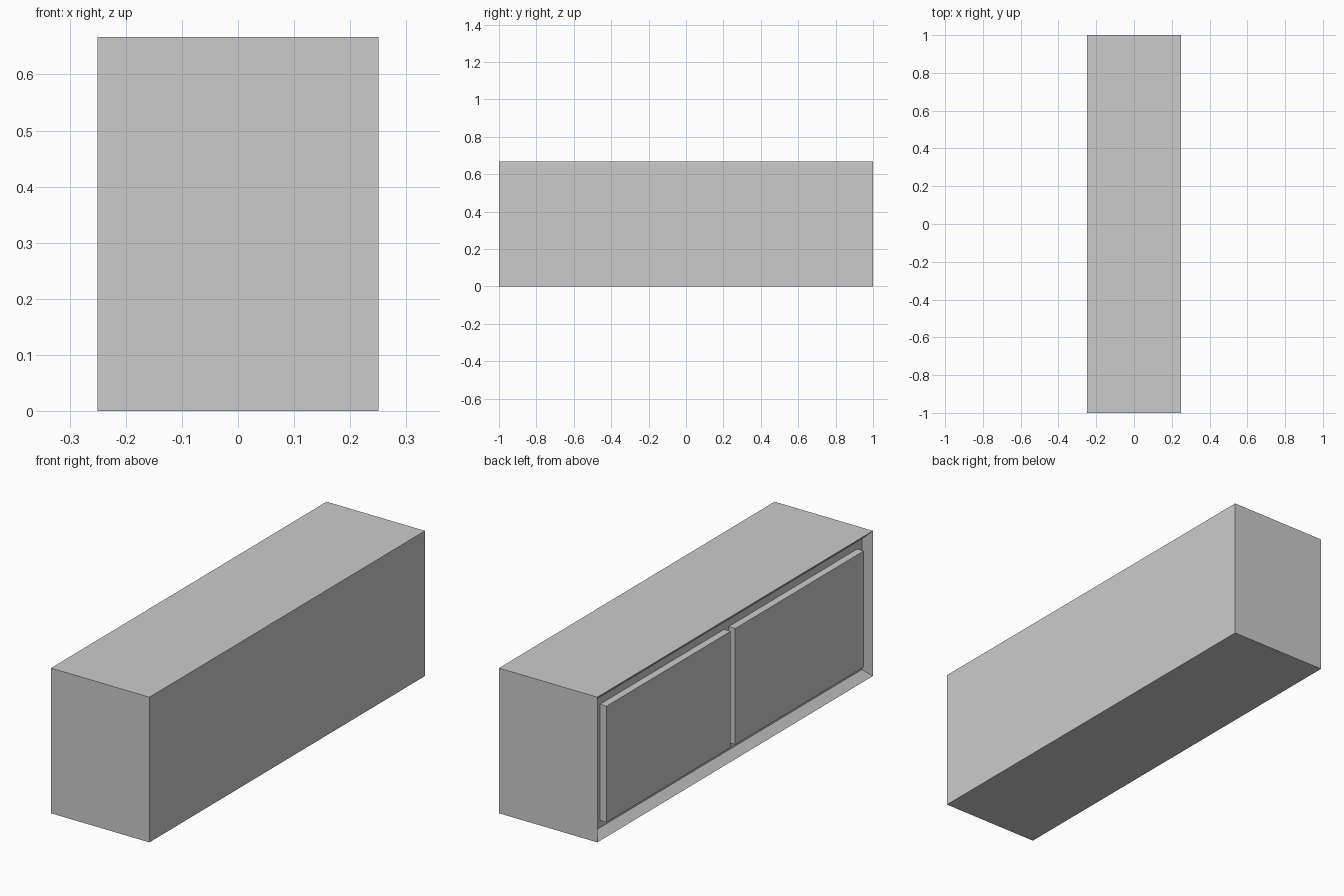
import bpy
import bmesh

if "Cube" in bpy.data.objects:
    bpy.data.objects.remove(bpy.data.objects["Cube"])

U = 1 / 30          # base unit: wall, gap and door thickness
W, L, H = 0.5, 2.0, 2 / 3


def new_object(name, bm):
    mesh = bpy.data.meshes.new(name)
    bm.to_mesh(mesh)
    bm.free()
    obj = bpy.data.objects.new(name, mesh)
    bpy.context.collection.objects.link(obj)
    return obj


def box(bm, lo, hi):
    verts = bmesh.ops.create_cube(bm, size=1)["verts"]
    for v in verts:
        for i in range(3):
            v.co[i] = hi[i] if v.co[i] > 0 else lo[i]


# cabinet body with a shallow framed recess on its left (-x) side
bm = bmesh.new()
box(bm, (-W / 2, -L / 2, 0), (W / 2, L / 2, H))
front = min(bm.faces, key=lambda f: f.calc_center_median().x)
bmesh.ops.inset_region(bm, faces=[front], thickness=U, use_even_offset=True)
for v in front.verts:
    v.co.x += U
new_object("cabinet_body", bm)

# two door panels sitting in the recess, flush with the frame
for name, y0, y1 in (("door_back", U, L / 2 - 2 * U),
                     ("door_front", -L / 2 + 2 * U, 0)):
    bm = bmesh.new()
    box(bm, (-W / 2, y0, 2 * U), (-W / 2 + U, y1, H - 2 * U))
    new_object(name, bm)
